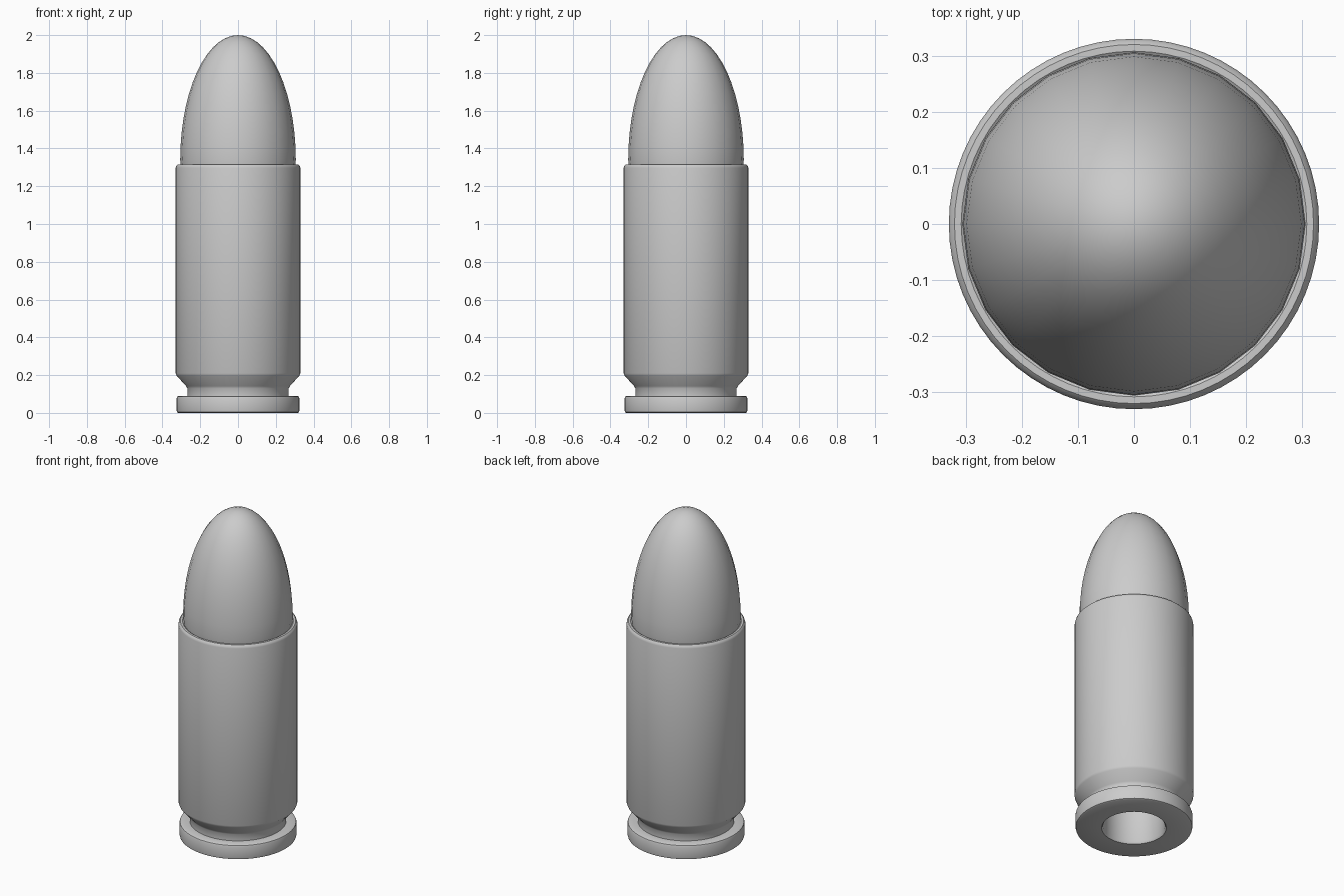
import bpy
import bmesh
import math

if "Cube" in bpy.data.objects:
    bpy.data.objects.remove(bpy.data.objects["Cube"])


def lathe(name, profile, sides, angle=35):
    """Revolve (radius, z) points around z; radius 0 collapses to a pole."""
    bm = bmesh.new()
    verts = [bm.verts.new((r, 0, z)) for r, z in profile]
    edges = [bm.edges.new(pair) for pair in zip(verts, verts[1:])]
    bmesh.ops.spin(bm, geom=verts + edges, cent=(0, 0, 0), axis=(0, 0, 1),
                   angle=2 * math.pi, steps=sides, use_duplicate=False)
    bmesh.ops.remove_doubles(bm, verts=bm.verts[:], dist=0.0005)
    bmesh.ops.recalc_face_normals(bm, faces=bm.faces[:])
    mesh = bpy.data.meshes.new(name)
    bm.to_mesh(mesh)
    bm.free()
    obj = bpy.data.objects.new(name, mesh)
    bpy.context.collection.objects.link(obj)
    bpy.ops.object.select_all(action='DESELECT')
    obj.select_set(True)
    bpy.context.view_layer.objects.active = obj
    bpy.ops.object.shade_smooth_by_angle(angle=math.radians(angle))
    return obj


# Case: base pocket, rim, extractor groove, body wall and rounded mouth
lathe("case", [
    (0, 0.30), (0.172, 0.30), (0.172, 0.012), (0.18, 0),
    (0.315, 0), (0.323, 0.004), (0.325, 0.012),
    (0.325, 0.078), (0.322, 0.086), (0.314, 0.09),
    (0.268, 0.09), (0.268, 0.13), (0.275, 0.142),
    (0.325, 0.197), (0.33, 0.21),
    (0.33, 1.297), (0.327, 1.308), (0.32, 1.315), (0.308, 1.315),
    (0.298, 1.308), (0.295, 1.20), (0.295, 0.36), (0, 0.36),
], 64)

# Bullet: elongated dome seated in the case mouth
base_z, radius, height = 1.34, 0.306, 0.66
steps = 14
dome = [(radius * math.cos(t), base_z + height * math.sin(t))
        for t in (i * math.pi / 2 / steps for i in range(steps))]
lathe("bullet", [(0, 1.22), (0.293, 1.22), (0.302, 1.30)] + dome + [(0, 2.0)], 24, 50)
